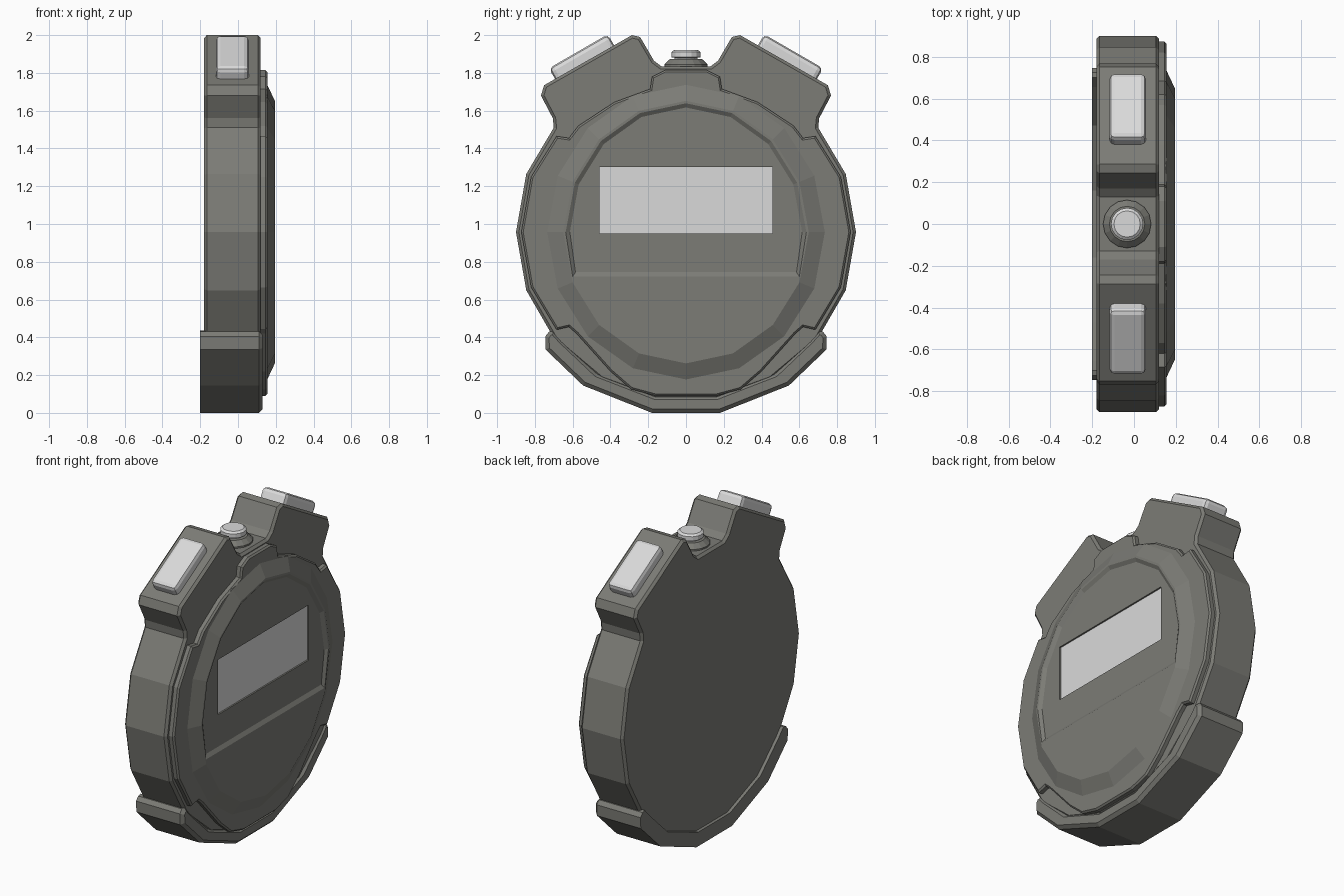
import bpy, bmesh, math
from mathutils import Matrix

if "Cube" in bpy.data.objects:
    bpy.data.objects.remove(bpy.data.objects["Cube"])

CZ = 0.957  # height of the dial centre


def material(name, rgb):
    m = bpy.data.materials.new(name)
    m.diffuse_color = (*rgb, 1)
    m.use_nodes = True
    m.node_tree.nodes["Principled BSDF"].inputs["Base Color"].default_value = m.diffuse_color
    return m


dark = material("dark_grey_plastic", (0.20, 0.20, 0.18))
light = material("light_grey", (0.70, 0.70, 0.70))


def finish(name, bm, mat):
    bmesh.ops.recalc_face_normals(bm, faces=bm.faces[:])
    me = bpy.data.meshes.new(name)
    bm.to_mesh(me)
    bm.free()
    me.materials.append(mat)
    ob = bpy.data.objects.new(name, me)
    bpy.context.collection.objects.link(ob)
    return ob


def loft(name, rings, mat, bevel=0.0, bevel_back=True):
    """Closed solid through rings of (x, [(y, z), ...]); optional chamfer on the caps."""
    bm = bmesh.new()
    loops = [[bm.verts.new((x, y, z)) for y, z in pts] for x, pts in rings]
    n = len(loops[0])
    for a, b in zip(loops, loops[1:]):
        for i in range(n):
            j = (i + 1) % n
            bm.faces.new((a[i], a[j], b[j], b[i]))
    back, front = bm.faces.new(loops[0]), bm.faces.new(loops[-1])
    if bevel:
        edges = list(front.edges) + (list(back.edges) if bevel_back else [])
        bmesh.ops.recalc_face_normals(bm, faces=bm.faces[:])
        bmesh.ops.bevel(bm, geom=edges, offset=bevel, segments=1, affect='EDGES')
    return finish(name, bm, mat)


def mirrored(half):
    return half + [(-y, z) for y, z in reversed(half) if abs(y) > 1e-6]


def ellipse(ry, rz, a0=0, a1=337.5, n=16):
    return [(ry * math.cos(math.radians(a0 + (a1 - a0) * i / (n - 1))),
             CZ + rz * math.sin(math.radians(a0 + (a1 - a0) * i / (n - 1)))) for i in range(n)]


def cut(target, cutter):
    mod = target.modifiers.new("cut", 'BOOLEAN')
    mod.operation, mod.solver, mod.object = 'DIFFERENCE', 'EXACT', cutter
    bpy.context.view_layer.objects.active = target
    bpy.ops.object.modifier_apply(modifier=mod.name)
    bpy.data.objects.remove(cutter)


# Case: 18-sided disc with two button lugs
case = [(0.13, 1.835), (0.17, 1.865), (0.243, 1.99), (0.286, 2.0), (0.751, 1.735),
        (0.768, 1.68), (0.705, 1.56), (0.70, 1.51)]
case += [(0.9 * math.cos(math.radians(a)), CZ + 0.9 * math.sin(math.radians(a)))
         for a in (20, 0, -20, -40, -60, -80)]
case = mirrored(case)
loft("case", [(-0.18, case), (0.12, case)], dark, 0.015)

# Bezel plate with top tab and notches
bezel = mirrored([(0.11, 1.815), (0.18, 1.78), (0.19, 1.715), (0.38, 1.645), (0.57, 1.52),
                  (0.62, 1.455), (0.685, 1.465), (0.82, 1.25), (0.872, CZ), (0.82, 0.665),
                  (0.685, 0.44), (0.62, 0.455), (0.58, 0.42), (0.40, 0.22), (0.29, 0.125),
                  (0.16, 0.09)])
loft("bezel", [(0.11, bezel), (0.155, bezel)], dark, 0.01, False)

# Bottom bumper wrapped round the case
outer = [(0.70, 0.435), (0.725, 0.43), (0.745, 0.405), (0.743, 0.335), (0.545, 0.145), (0.18, 0.0)]
inner = [(0.16, 0.09), (0.47, 0.21), (0.655, 0.385)]
bumper = outer + [(-y, z) for y, z in reversed(outer)] \
    + [(-y, z) for y, z in reversed(inner)] + inner
loft("bumper", [(-0.20, bumper), (0.13, bumper)], dark, 0.02, False)

# Raised dial with recessed display panel and window
dial = loft("dial", [(0.14, ellipse(0.735, 0.78)), (0.155, ellipse(0.735, 0.78)),
                     (0.195, ellipse(0.65, 0.695))], dark)
wide = ellipse(0.637, 0.682, 0, 180, 9) + [(-0.60, 0.722), (0.60, 0.722)]
narrow = ellipse(0.615, 0.66, 0, 180, 9) + [(-0.585, 0.745), (0.585, 0.745)]
cut(dial, loft("panel_cutter", [(0.18, narrow), (0.195, wide), (0.25, wide)], dark))
window = [(-0.458, 0.95), (0.458, 0.95), (0.458, 1.302), (-0.458, 1.302)]
cut(dial, loft("window_cutter", [(0.168, window), (0.25, window)], dark))
loft("display", [(0.162, window), (0.170, window)], light)

# Angled push buttons on the lugs
for side, label in ((1, "right"), (-1, "left")):
    bm = bmesh.new()
    bmesh.ops.create_cube(bm, size=1)
    bmesh.ops.scale(bm, vec=(0.175, 0.36, 0.16), verts=bm.verts[:])
    bmesh.ops.bevel(bm, geom=bm.edges[:], offset=0.025, segments=2, profile=0.5, affect='EDGES')
    place = Matrix.Translation((-0.03, side * 0.53, 1.845)) @ \
        Matrix.Rotation(math.radians(-30 * side), 4, 'X')
    bmesh.ops.transform(bm, matrix=place, verts=bm.verts[:])
    finish(label + "_button", bm, light)


# Crown in the middle: collar and cap
def turned(name, profile, mat, n=16):
    bm = bmesh.new()
    loops = [[bm.verts.new((-0.033 + r * math.cos(2 * math.pi * i / n),
                            r * math.sin(2 * math.pi * i / n), z)) for i in range(n)]
             for r, z in profile]
    for a, b in zip(loops, loops[1:]):
        for i in range(n):
            j = (i + 1) % n
            bm.faces.new((a[i], a[j], b[j], b[i]))
    bm.faces.new(loops[0])
    bm.faces.new(loops[-1])
    finish(name, bm, mat)


turned("crown_collar", [(0.115, 1.82), (0.115, 1.845), (0.085, 1.873), (0.06, 1.873)], dark)
turned("crown_cap", [(0.06, 1.86), (0.06, 1.88), (0.077, 1.883), (0.077, 1.91), (0.063, 1.921)], light)
